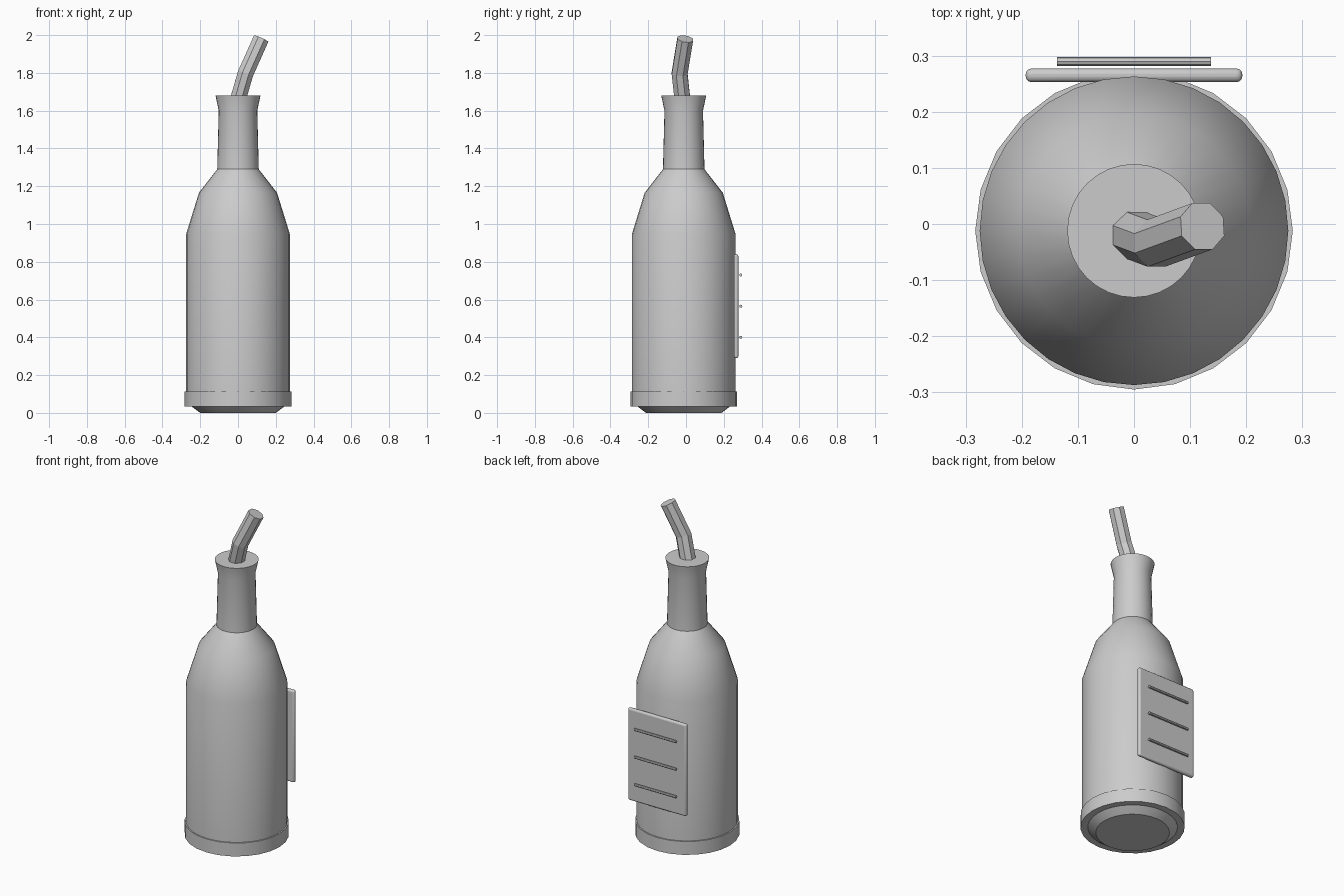
import bpy
import bmesh
from math import cos, sin, pi, radians
from mathutils import Vector, Matrix

cube = bpy.data.objects.get("Cube")
if cube:
    bpy.data.objects.remove(cube, do_unlink=True)

CENTRE_Y = -0.012

grey = bpy.data.materials.new("plain grey")
grey.use_nodes = True
grey.diffuse_color = (0.6, 0.6, 0.6, 1)
grey.node_tree.nodes["Principled BSDF"].inputs["Base Color"].default_value = (0.6, 0.6, 0.6, 1)


def finish(name, bm, smooth=True):
    """Turn a bmesh into a named, shaded object."""
    bmesh.ops.recalc_face_normals(bm, faces=bm.faces)
    mesh = bpy.data.meshes.new(name)
    bm.to_mesh(mesh)
    bm.free()
    mesh.materials.append(grey)
    if smooth:
        mesh.shade_smooth()
        mesh.set_sharp_from_angle(angle=radians(30))
    obj = bpy.data.objects.new(name, mesh)
    bpy.context.collection.objects.link(obj)
    return obj


def skin(bm, rings):
    """Join rings of points into a closed, capped solid."""
    loops = [[bm.verts.new(p) for p in ring] for ring in rings]
    count = len(loops[0])
    for low, high in zip(loops, loops[1:]):
        for i in range(count):
            j = (i + 1) % count
            bm.faces.new((low[i], low[j], high[j], high[i]))
    bm.faces.new(loops[0][::-1])
    bm.faces.new(loops[-1])


def lathe(name, profile, sides):
    """Spin (radius, height) pairs around the bottle axis."""
    bm = bmesh.new()
    turns = [2 * pi * i / sides for i in range(sides)]
    skin(bm, [[(r * cos(a), CENTRE_Y + r * sin(a), z) for a in turns]
              for r, z in profile])
    return finish(name, bm)


# Bottle: body with chamfered foot, base collar and flared neck
lathe("bottle_body", [(0.2, 0), (0.24, 0.03), (0.275, 0.06), (0.275, 0.945),
                      (0.207, 1.165), (0.11, 1.29)], 32)
lathe("base_collar", [(0.283, 0.033), (0.283, 0.113)], 24)
lathe("bottle_neck", [(0.11, 1.288), (0.102, 1.6), (0.119, 1.68)], 32)

# Bent pouring spout: an octagonal tube with a mitred elbow
base = Vector((0, -0.019, 1.66))
elbow = Vector((0.04, -0.034, 1.797))
tip = Vector((0.122, -0.004, 1.98))
lower = (elbow - base).normalized()
upper = (tip - elbow).normalized()


def slide(points, direction, origin, normal):
    """Move points along a direction until they meet a plane."""
    return [p + direction * ((origin - p).dot(normal) / direction.dot(normal))
            for p in points]


side = Vector((0, 1, 0)).cross(upper).normalized()
across = upper.cross(side)
tip_ring = [tip + 0.045 * (side * cos(a) + across * sin(a))
            for a in [pi / 8 + i * pi / 4 for i in range(8)]]
elbow_ring = slide(tip_ring, upper, elbow, (lower + upper).normalized())
base_ring = slide(elbow_ring, lower, base, lower)
bm = bmesh.new()
skin(bm, [base_ring, elbow_ring, tip_ring])
finish("spout", bm, smooth=False)

# Label plate on the back with rounded edges
bm = bmesh.new()
bmesh.ops.create_cube(bm, size=1, matrix=Matrix.Translation((0, 0.265, 0.565))
                      @ Matrix.Diagonal((0.386, 0.024, 0.55, 1)))
label = finish("label_plate", bm)
bevel = label.modifiers.new("rounded edges", "BEVEL")
bevel.width = 0.01
bevel.segments = 3

# Three thin rods standing just off the label
for name, z in (("lower", 0.4), ("middle", 0.565), ("upper", 0.73)):
    bm = bmesh.new()
    bmesh.ops.create_cone(bm, cap_ends=True, segments=8, radius1=0.008,
                          radius2=0.008, depth=0.274,
                          matrix=Matrix.Translation((0, 0.29, z))
                          @ Matrix.Rotation(pi / 2, 4, "Y"))
    finish(name + "_label_rod", bm, smooth=False)
